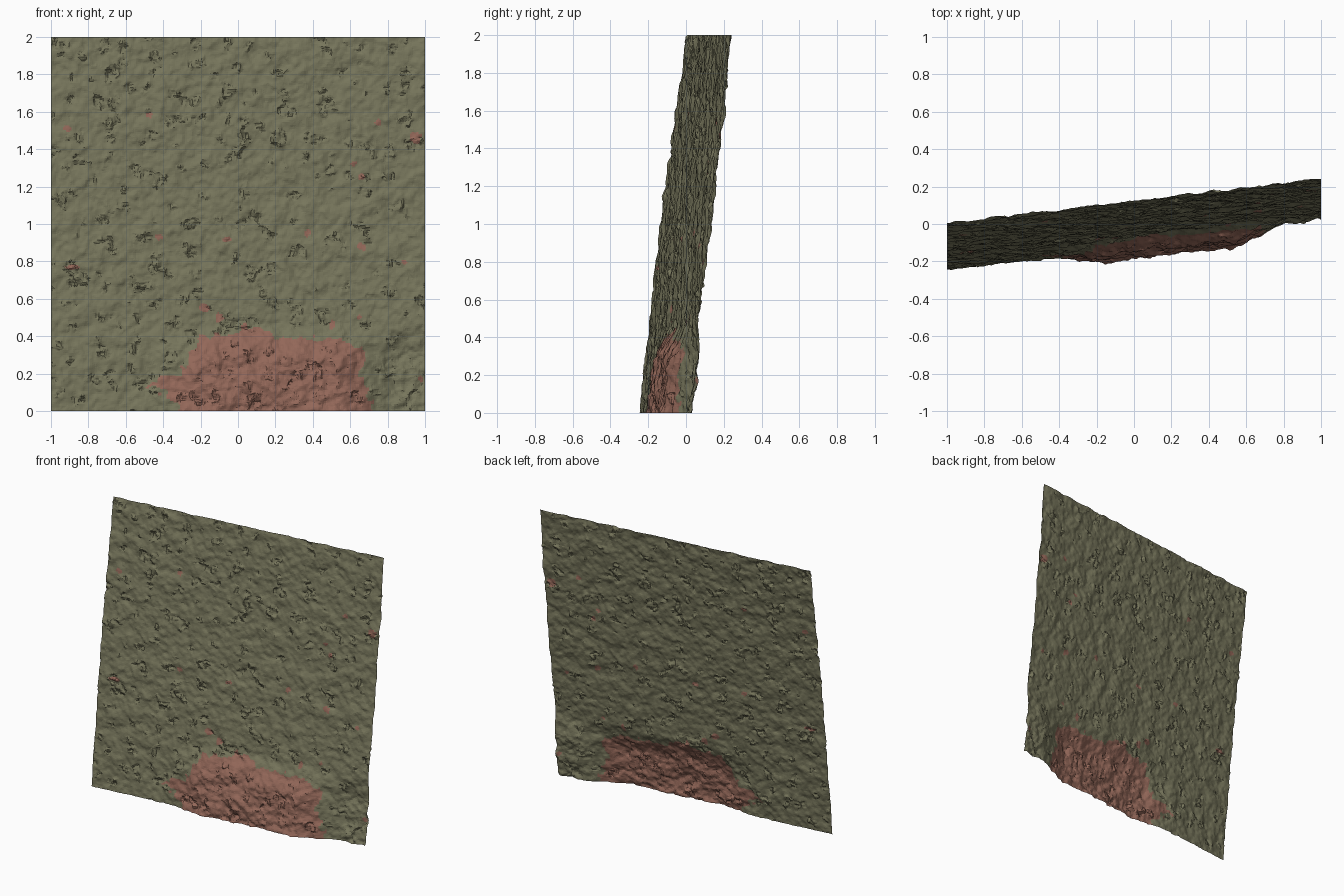
import bpy, bmesh, math
from mathutils import Vector, noise

if "Cube" in bpy.data.objects:
    bpy.data.objects.remove(bpy.data.objects["Cube"])

N = 220  # grid cells per side


def material(name, rgb):
    m = bpy.data.materials.new(name)
    m.diffuse_color = (*rgb, 1)
    m.use_nodes = True
    m.node_tree.nodes["Principled BSDF"].inputs["Base Color"].default_value = m.diffuse_color
    return m


def smooth(a, b, v):
    t = max(0.0, min(1.0, (v - a) / (b - a)))
    return t * t * (3 - 2 * t)


def interp(pts, x):
    for (x0, y0), (x1, y1) in zip(pts, pts[1:]):
        if x0 <= x <= x1:
            return y0 + (y1 - y0) * (x - x0) / (x1 - x0)
    return -1.0


def n3(x, z, f, seed):
    # offset keeps the noise lattice off the grid lines
    return noise.noise(Vector((x * f * .8 + z * f * .6 + seed * 3.17,
                               z * f * .8 - x * f * .6 + seed * 1.71, seed + .37)))


# Outline of the exposed red patch: upper and lower limits along x
TOP = [(-.47, .15), (-.38, .20), (-.28, .23), (-.22, .37), (-.02, .44), (.08, .47),
       (.2, .38), (.4, .39), (.58, .37), (.66, .36), (.67, .18), (.71, 0)]
LOW = [(-.47, .14), (-.35, .08), (-.27, -.1), (.71, -.1)]
# Small red chips: x, z, half width, half height
SPOTS = [(-.89, .77, .04, .018), (-.91, 1.51, .025, .018), (-.06, .92, .03, .015),
         (-.42, .93, .03, .02), (.95, 1.46, .035, .035), (.75, 1.54, .02, .02),
         (.62, 1.33, .02, .015), (.66, 1.25, .02, .02), (.37, .95, .02, .018),
         (.66, .88, .025, .025), (.89, .8, .02, .012), (-.18, .55, .035, .03),
         (-.1, .5, .025, .03), (.5, .46, .015, .03), (.65, .5, .015, .02),
         (-.47, 1.58, .02, .015), (.98, .17, .015, .02)]


def is_red(x, z):
    jx = x + .045 * n3(x, z, 22, 3)
    jz = z + .045 * n3(x, z, 22, 8)
    if interp(LOW, jx) <= jz <= interp(TOP, jx):
        return True
    sx, sz = x + .25 * (jx - x), z + .25 * (jz - z)
    return any(math.hypot((sx - a) / w, (sz - b) / h) < .9 for a, b, w, h in SPOTS)


def sheet_point(x, z):
    # tilted, slightly twisted plane
    y = .12 * x + .125 * z - .127 + .014 * x * math.sin(math.pi * z / 2)
    # forward bulge of the patch, pushed back lower right corner
    patch = smooth(-.5, -.1, x) * (1 - smooth(.52, .76, x)) * (1 - smooth(.24, .48, z))
    corner = smooth(.68, .9, x) * (1 - smooth(.25, .5, z))
    y += -.058 * patch + .036 * corner
    # lumps and fine grain, stronger on the patch and corner
    rough = 1 + .8 * max(patch, corner)
    y += rough * (.010 * n3(x, z, 11, 1) + .007 * n3(x, z, 27, 2) + .002 * n3(x, z, 55, 4))
    # sparse chipped pits
    pit = smooth(.2, .45, n3(x, z, 14, 11))
    y += .016 * pit * n3(x, z, 40, 12)
    # sideways shear gives small overhangs, fading to straight borders
    ex = min(1, (1 - abs(x)) * 20)
    ez = min(1, min(z, 2 - z) * 20)
    shear = .006 * rough * (.6 + pit)
    return (x + ex * shear * n3(x, z, 28, 21), y, z + ez * shear * n3(x, z, 28, 22))


# Rough surface sheet
bm = bmesh.new()
grid = [[bm.verts.new(sheet_point(-1 + 2 * i / N, 2 * j / N)) for i in range(N + 1)]
        for j in range(N + 1)]
for j in range(N):
    for i in range(N):
        f = bm.faces.new((grid[j][i], grid[j][i + 1], grid[j + 1][i + 1], grid[j + 1][i]))
        f.material_index = int(is_red(-1 + 2 * (i + .5) / N, 2 * (j + .5) / N))
bmesh.ops.triangulate(bm, faces=bm.faces[:])
mesh = bpy.data.meshes.new("rough_wall_sheet")
bm.to_mesh(mesh)
bm.free()
mesh.materials.append(material("olive plaster", (.187, .183, .108)))
mesh.materials.append(material("brick red", (.295, .138, .100)))
wall = bpy.data.objects.new("rough_wall_sheet", mesh)
bpy.context.collection.objects.link(wall)
